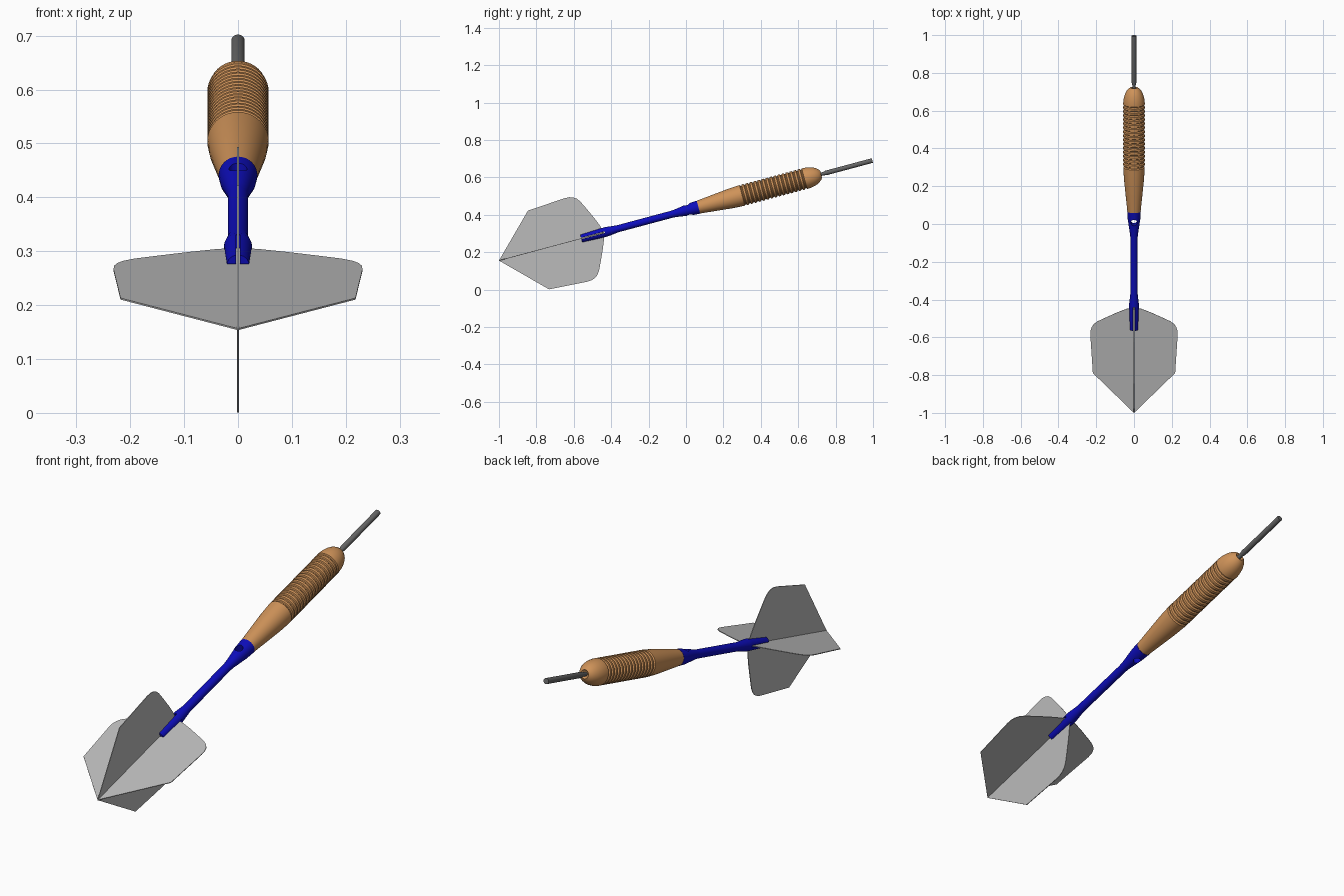
import bpy
import bmesh
import math
from mathutils import Matrix

cube = bpy.data.objects.get("Cube")
if cube:
    bpy.data.objects.remove(cube, do_unlink=True)

# The dart is built along local z from its tail, then tilted 15 degrees nose up
TILT = Matrix.Translation((0, -1, 0.155)) @ Matrix.Rotation(math.radians(-75), 4, 'X')
SIDES = 40


def material(name, rgb):
    mat = bpy.data.materials.new(name)
    mat.use_nodes = True
    mat.diffuse_color = (*rgb, 1)
    mat.node_tree.nodes["Principled BSDF"].inputs["Base Color"].default_value = (*rgb, 1)
    return mat


BRASS = material("copper brown", (0.62, 0.29, 0.10))
BLUE = material("deep blue", (0.004, 0.004, 0.50))
STEEL = material("dark steel", (0.13, 0.13, 0.13))
GREY = material("flight grey", (0.50, 0.50, 0.50))


def add_object(name, bm, mat):
    bmesh.ops.recalc_face_normals(bm, faces=bm.faces)
    mesh = bpy.data.meshes.new(name)
    bm.to_mesh(mesh)
    bm.free()
    mesh.materials.append(mat)
    obj = bpy.data.objects.new(name, mesh)
    bpy.context.collection.objects.link(obj)
    obj.matrix_world = TILT
    return obj


def lathe(name, profile, mat):
    """Closed solid of revolution from (distance, radius) pairs."""
    bm = bmesh.new()
    rings = []
    for s, r in profile:
        angles = [2 * math.pi * i / SIDES for i in range(SIDES)]
        rings.append([bm.verts.new((r * math.cos(a), r * math.sin(a), s)) for a in angles])
    for low, high in zip(rings, rings[1:]):
        for i in range(SIDES):
            j = (i + 1) % SIDES
            bm.faces.new((low[i], low[j], high[j], high[i]))
    bm.faces.new(rings[0])
    bm.faces.new(rings[-1])
    return add_object(name, bm, mat)


def smooth(obj, degrees):
    bpy.ops.object.select_all(action='DESELECT')
    obj.select_set(True)
    bpy.context.view_layer.objects.active = obj
    bpy.ops.object.shade_smooth_by_angle(angle=math.radians(degrees))


def cut(obj, cutter):
    bpy.context.view_layer.update()
    mod = obj.modifiers.new("cut", 'BOOLEAN')
    mod.operation = 'DIFFERENCE'
    mod.solver = 'EXACT'
    mod.object = cutter
    bpy.ops.object.select_all(action='DESELECT')
    obj.select_set(True)
    bpy.context.view_layer.objects.active = obj
    bpy.ops.object.modifier_apply(modifier=mod.name)
    bpy.data.objects.remove(cutter, do_unlink=True)


# Barrel: tapered rear, ringed grip and domed nose
profile = [(1.103, 0.035), (1.20, 0.045), (1.28, 0.053), (1.346, 0.057)]
RINGS, PITCH = 16, 0.0222
for k in range(RINGS):
    s = 1.346 + k * PITCH
    profile += [(s + 0.005, 0.051), (s + 0.009, 0.051), (s + 0.012, 0.057), (s + PITCH, 0.057)]
profile += [(1.724, 0.054), (1.746, 0.048), (1.764, 0.039), (1.776, 0.029), (1.783, 0.019),
            (1.779, 0.016), (1.775, 0.010)]
smooth(lathe("barrel", profile, BRASS), 35)

# Point: plain rod stepped down where it enters the nose
smooth(lathe("point", [(1.75, 0.009), (1.795, 0.009), (1.81, 0.0125), (2.067, 0.0125)], STEEL), 35)

# Shaft with cross hole and crossed slots that hold the flights
shaft = lathe("shaft", [(0.455, 0.021), (0.58, 0.026), (0.595, 0.026), (0.655, 0.019),
                        (0.955, 0.019), (0.98, 0.021), (1.06, 0.033), (1.104, 0.036)], BLUE)
bm = bmesh.new()
bmesh.ops.create_cone(bm, cap_ends=True, segments=24, radius1=0.017, radius2=0.017, depth=0.2,
                      matrix=Matrix.Translation((0, 0, 1.05)) @ Matrix.Rotation(math.pi / 2, 4, 'X'))
cut(shaft, add_object("hole_cutter", bm, BLUE))
for turn in (0, math.pi / 2):
    bm = bmesh.new()
    bmesh.ops.create_cube(bm, size=1, matrix=Matrix.Rotation(turn, 4, 'Z')
                          @ Matrix.Translation((0, 0, 0.515)) @ Matrix.Diagonal((0.2, 0.008, 0.14, 1)))
    cut(shaft, add_object("slot_cutter", bm, BLUE))
smooth(shaft, 35)

# Flights: two thin crossed plates with mirrored outlines
HALF = [(0.219, 0.218), (0.425, 0.231), (0.45, 0.230), (0.47, 0.224), (0.487, 0.212),
        (0.502, 0.192), (0.52, 0.155), (0.55, 0.09), (0.57, 0.04)]
outline = [(0, 0)] + HALF + [(0.58, 0)] + [(s, -r) for s, r in reversed(HALF)]
for name, turn in (("horizontal_flight", 0), ("vertical_flight", math.pi / 2)):
    bm = bmesh.new()
    face = bm.faces.new([bm.verts.new((r, -0.0015, s)) for s, r in outline])
    top = bmesh.ops.extrude_face_region(bm, geom=[face])["geom"]
    bmesh.ops.translate(bm, vec=(0, 0.003, 0),
                        verts=[v for v in top if isinstance(v, bmesh.types.BMVert)])
    bmesh.ops.rotate(bm, verts=bm.verts, matrix=Matrix.Rotation(turn, 3, 'Z'))
    add_object(name, bm, GREY)
